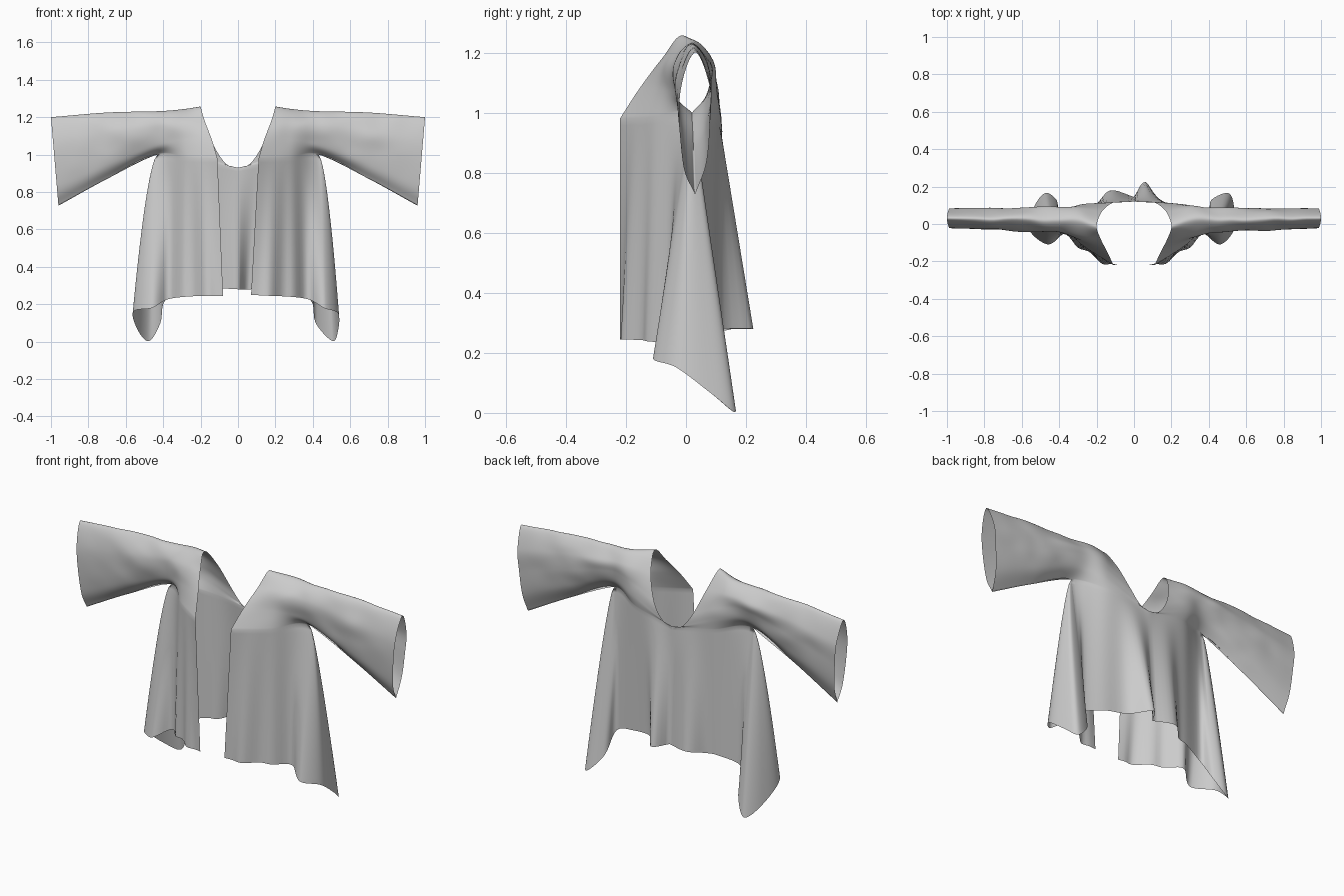
import bpy, bmesh, math
from mathutils import Vector, noise

if "Cube" in bpy.data.objects:
    bpy.data.objects.remove(bpy.data.objects["Cube"])

N = 12  # subdivisions per control span


def spline(pts, t):
    """Catmull-Rom point at parameter t (0 .. len-1)."""
    n = len(pts) - 1
    i = min(int(t), n - 1)
    f = t - i
    p1, p2 = Vector(pts[i]), Vector(pts[i + 1])
    p0 = Vector(pts[i - 1]) if i > 0 else 2 * p1 - p2
    p3 = Vector(pts[i + 2]) if i + 2 <= n else 2 * p2 - p1
    return 0.5 * (2 * p1 + (p2 - p0) * f + (2 * p0 - 5 * p1 + 4 * p2 - p3) * f ** 2
                  + (3 * p1 - p0 - 3 * p2 + p3) * f ** 3)


def ring(xb, zb, xt, zt, yc, w):
    """Flattened sleeve section, from the underside over the front, top and back."""
    shape = [(0, 0), (-.8, .22), (-1, .7), (0, 1), (1, .75), (1, .5), (.75, .22), (0, 0)]
    return [(xb + (xt - xb) * h, yc + w * s, zb + (zt - zb) * h) for s, h in shape]


# neck edge, shoulder section, then sleeve sections out to the cuff
neck = [(.11, -.22, .98), (.14, -.155, 1.08), (.178, -.08, 1.18), (.2, -.01, 1.257),
        (.172, .065, 1.16), (.12, .11, 1.03), (.06, .12, .948), (0, .12, .93)]
shoulder = [(.28, -.11, .985), (.28, -.09, 1.08), (.29, -.065, 1.18), (.3, .02, 1.242),
            (.29, .08, 1.18), (.28, .1, 1.1), (.26, .105, 1.03), (.24, .1, .97)]
sections = [neck, shoulder,
            ring(.43, 1.0, .43, 1.232, .02, .062),
            ring(.7, .87, .7, 1.225, .025, .056),
            ring(.96, .727, 1.0, 1.2, .03, .05)]

# hem: front edge, front panel, hanging side drape, back panel, back centre
hem_right = [(.07, -.22, .25), (.17, -.205, .245), (.28, -.13, .24), (.38, -.06, .225),
             (.46, -.11, .18), (.535, -.03, .15), (.535, .09, .06), (.505, .165, .003),
             (.415, .13, .1), (.39, .06, .22), (.27, .09, .265), (.14, .12, .28),
             (.06, .225, .28), (0, .145, .28)]
hem_left = list(hem_right)
hem_left[0] = (.08, -.22, .245)
hem_left[5] = (.56, -.03, .16)
hem_left[7] = (.475, .165, .003)
hem_left[11] = (.2, .11, .27)
hem_left[12] = (.125, .18, .285)


def add_grid(bm, rows):
    grid = [[bm.verts.new(p) for p in r] for r in rows]
    for a, b in zip(grid, grid[1:]):
        for i in range(len(a) - 1):
            bm.faces.new((a[i], a[i + 1], b[i + 1], b[i]))


def build_half(bm, side, hem):
    flip = lambda p: Vector((p.x * side, p.y, p.z))

    # shoulder and sleeve surface, with light creasing away from its seams
    V = (len(neck) - 1) * N
    U = (len(sections) - 1) * N
    cols = [[spline(s, j / N) for j in range(V + 1)] for s in sections]
    top = []
    for i in range(U + 1):
        row = []
        for j in range(V + 1):
            p = spline([c[j] for c in cols], i / N)
            fade = math.sin(math.pi * j / V) * math.sin(math.pi * i / U)
            p.y += .014 * fade * noise.noise(Vector((p.x * 7 + p.z * 5, p.y * 6 + side, p.z * 9 - p.x * 4)))
            row.append(p)
        top.append(row)
    add_grid(bm, [[flip(p) for p in r] for r in top])

    # body panels and side drape, hung from the lower edge of the shoulder part
    edge = 2 * N
    cols = [(2 * i / N, top[i][0]) for i in range(edge + 1)]
    cols += [(4 + 4 * k / 32, top[edge][0]) for k in range(1, 32)]
    cols += [(8 + 2.5 * (2 - i / N), top[i][V]) for i in range(edge, -1, -1)]
    lines = []
    for c, start in cols:
        end = spline(hem, min(c, 13))
        drape = max(0, min(1, 4 - abs(c - 6)))
        line = []
        for k in range(33):
            t = k / 32
            p = start.lerp(end, t)
            p.x = start.x + (end.x - start.x) * t ** (1 - .4 * drape)
            if 0 < c < 4:
                p.y += .012 * math.sin(math.pi * c / 4) * math.sin(c * 5) * t
            line.append(flip(p))
        lines.append(line)
    add_grid(bm, lines)


bm = bmesh.new()
build_half(bm, 1, hem_right)
build_half(bm, -1, hem_left)
bmesh.ops.remove_doubles(bm, verts=bm.verts, dist=.0004)
bmesh.ops.recalc_face_normals(bm, faces=bm.faces)
mesh = bpy.data.meshes.new("open_wrap_jacket")
bm.to_mesh(mesh)
bm.free()
jacket = bpy.data.objects.new("open_wrap_jacket", mesh)
bpy.context.collection.objects.link(jacket)
for poly in mesh.polygons:
    poly.use_smooth = True
